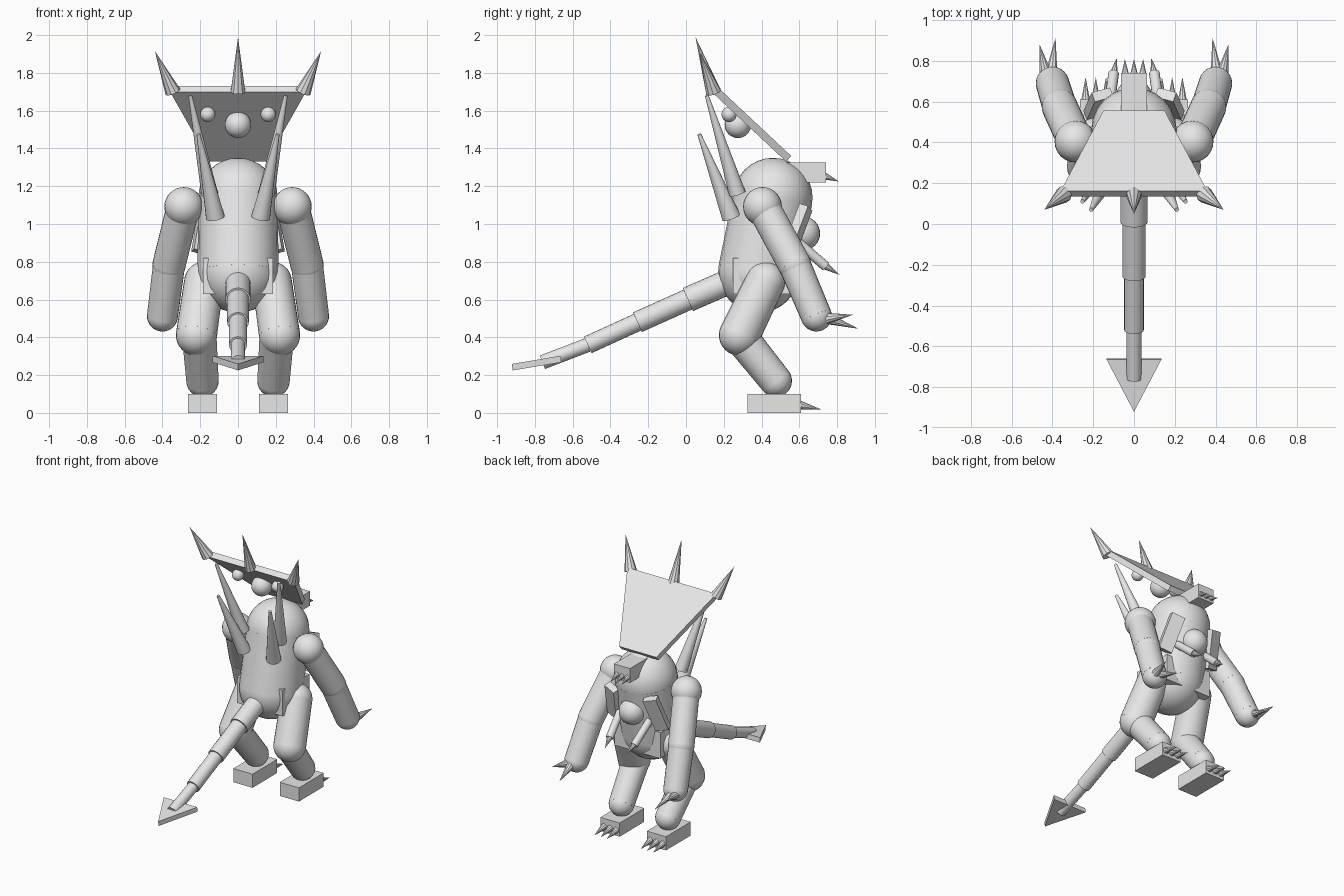
import bpy, bmesh, math
from mathutils import Vector, Matrix

if "Cube" in bpy.data.objects:
    bpy.data.objects.remove(bpy.data.objects["Cube"])

grey = bpy.data.materials.new("plain grey")
grey.diffuse_color = (0.8, 0.8, 0.8, 1)
grey.use_nodes = True
grey.node_tree.nodes["Principled BSDF"].inputs["Base Color"].default_value = grey.diffuse_color


def finish(name, bm, smooth=True):
    bmesh.ops.recalc_face_normals(bm, faces=bm.faces[:])
    me = bpy.data.meshes.new(name)
    bm.to_mesh(me)
    bm.free()
    me.materials.append(grey)
    if smooth:
        for p in me.polygons:
            p.use_smooth = True
        me.set_sharp_from_angle(angle=math.radians(32))
    ob = bpy.data.objects.new(name, me)
    bpy.context.collection.objects.link(ob)
    return ob


def add_cone(bm, a, b, r1, r2, seg):
    a, b = Vector(a), Vector(b)
    d = b - a
    m = Matrix.Translation((a + b) / 2) @ d.to_track_quat('Z', 'Y').to_matrix().to_4x4()
    bmesh.ops.create_cone(bm, cap_ends=True, segments=seg, radius1=r1, radius2=r2,
                          depth=d.length, matrix=m)


def add_ball(bm, c, r):
    bmesh.ops.create_uvsphere(bm, u_segments=24, v_segments=16, radius=r,
                              matrix=Matrix.Translation(c))


def cone(name, a, b, r1, r2=0.0, seg=10):
    bm = bmesh.new()
    add_cone(bm, a, b, r1, r2, seg)
    return finish(name, bm)


def ball(name, c, r):
    bm = bmesh.new()
    add_ball(bm, c, r)
    return finish(name, bm)


def limb(name, a, b, r1, r2):
    # tapered tube with rounded ends
    bm = bmesh.new()
    add_cone(bm, a, b, r1, r2, 24)
    add_ball(bm, a, r1)
    add_ball(bm, b, r2)
    return finish(name, bm)


def box(name, lo, hi):
    lo, hi = Vector(lo), Vector(hi)
    bm = bmesh.new()
    bmesh.ops.create_cube(bm, size=1, matrix=Matrix.Translation((lo + hi) / 2)
                          @ Matrix.Diagonal((*(hi - lo), 1)))
    return finish(name, bm, False)


def slab(name, pts, offset):
    # flat polygon extruded by an offset vector
    bm = bmesh.new()
    f = bm.faces.new([bm.verts.new(p) for p in pts])
    r = bmesh.ops.extrude_face_region(bm, geom=[f], use_keep_orig=True)
    vs = [v for v in r['geom'] if isinstance(v, bmesh.types.BMVert)]
    bmesh.ops.translate(bm, verts=vs, vec=offset)
    return finish(name, bm, False)


# torso, pelvis and chest
limb("torso", (0, 0.385, 0.745), (0, 0.46, 1.14), 0.215, 0.21)
box("pelvis", (-0.185, 0.25, 0.63), (0.185, 0.56, 0.82))
ball("chest_orb", (0, 0.62, 0.95), 0.09)

# jaw with teeth
box("jaw", (-0.065, 0.46, 1.22), (0.065, 0.74, 1.325))
for i in (-1, 0, 1):
    cone("tooth", (i * 0.043, 0.73, 1.255), (i * 0.045, 0.81, 1.225), 0.02)

# sloping head shield with central horn and central orb
slab("head_shield", [(-0.36, 0.135, 1.70), (0.36, 0.135, 1.70),
                     (0.15, 0.53, 1.33), (-0.15, 0.53, 1.33)], (0, 0.027, 0.03))
cone("shield_horn", (0, 0.145, 1.70), (0, 0.05, 1.99), 0.04)
ball("shield_orb", (0, 0.275, 1.525), 0.07)

# tail segments and arrow tip
path = [(0, 0.25, 0.705), (0, 0.01, 0.6), (0, -0.257, 0.48), (0, -0.52, 0.36), (0, -0.76, 0.268)]
for i, r in enumerate((0.067, 0.057, 0.048, 0.038)):
    cone("tail_segment", path[i], path[i + 1], r, r, 20)
slab("tail_tip", [(-0.135, -0.66, 0.268), (0.135, -0.66, 0.268), (0, -0.918, 0.225)],
     (0, -0.004, 0.034))

for s, side in ((-1, "left"), (1, "right")):
    def P(x, y, z):
        return Vector((s * x, y, z))

    # shield corner horns and small orbs
    cone(side + "_corner_horn", P(0.345, 0.145, 1.70), P(0.44, 0.07, 1.915), 0.042)
    ball(side + "_small_orb", P(0.16, 0.228, 1.58), 0.04)

    # back spikes
    cone(side + "_lower_back_spike", P(0.12, 0.24, 1.035), P(0.21, 0.07, 1.475), 0.05, 0.01, 16)
    cone(side + "_upper_back_spike", P(0.15, 0.272, 1.16), P(0.253, 0.11, 1.68), 0.045, 0.01, 16)

    # arm with claws
    ball(side + "_shoulder", P(0.287, 0.405, 1.092), 0.103)
    limb(side + "_upper_arm", P(0.295, 0.42, 1.07), P(0.365, 0.575, 0.785), 0.088, 0.088)
    limb(side + "_forearm", P(0.365, 0.575, 0.785), P(0.40, 0.69, 0.513), 0.085, 0.082)
    cone(side + "_outer_claw", P(0.435, 0.745, 0.50), P(0.465, 0.885, 0.52), 0.03)
    cone(side + "_inner_claw", P(0.405, 0.745, 0.50), P(0.385, 0.915, 0.445), 0.03)

    # chest plate, leaning outwards going down
    top, bot = P(0.155, 0.635, 1.09), P(0.195, 0.545, 0.85)
    across = P(0.045, -0.012, 0.012)
    out = (bot - top).cross(across).normalized() * 0.05
    if out.y > 0:
        out = -out
    slab(side + "_chest_plate", [p - out * 0.5 for p in
         (top - across, top + across, bot + across, bot - across)], out)

    # small chest arm with claw
    cone(side + "_small_arm", P(0.12, 0.59, 0.905), P(0.10, 0.74, 0.775), 0.026, 0.026, 16)
    cone(side + "_small_claw", P(0.10, 0.735, 0.78), P(0.085, 0.815, 0.73), 0.021)

    # leg, foot and toe claws
    limb(side + "_thigh", P(0.18, 0.42, 0.695), P(0.22, 0.283, 0.412), 0.105, 0.109)
    limb(side + "_shin", P(0.205, 0.29, 0.40), P(0.188, 0.475, 0.17), 0.092, 0.086)
    box(side + "_foot", P(0.1875, 0.4675, 0.05) - Vector((0.0775, 0.1425, 0.05)),
        P(0.1875, 0.4675, 0.05) + Vector((0.0775, 0.1425, 0.05)))
    for i in (-1, 0, 1):
        cone(side + "_toe_claw", P(0.1875 + i * 0.05, 0.60, 0.042),
             P(0.1875 + i * 0.05, 0.72, 0.017), 0.024)
